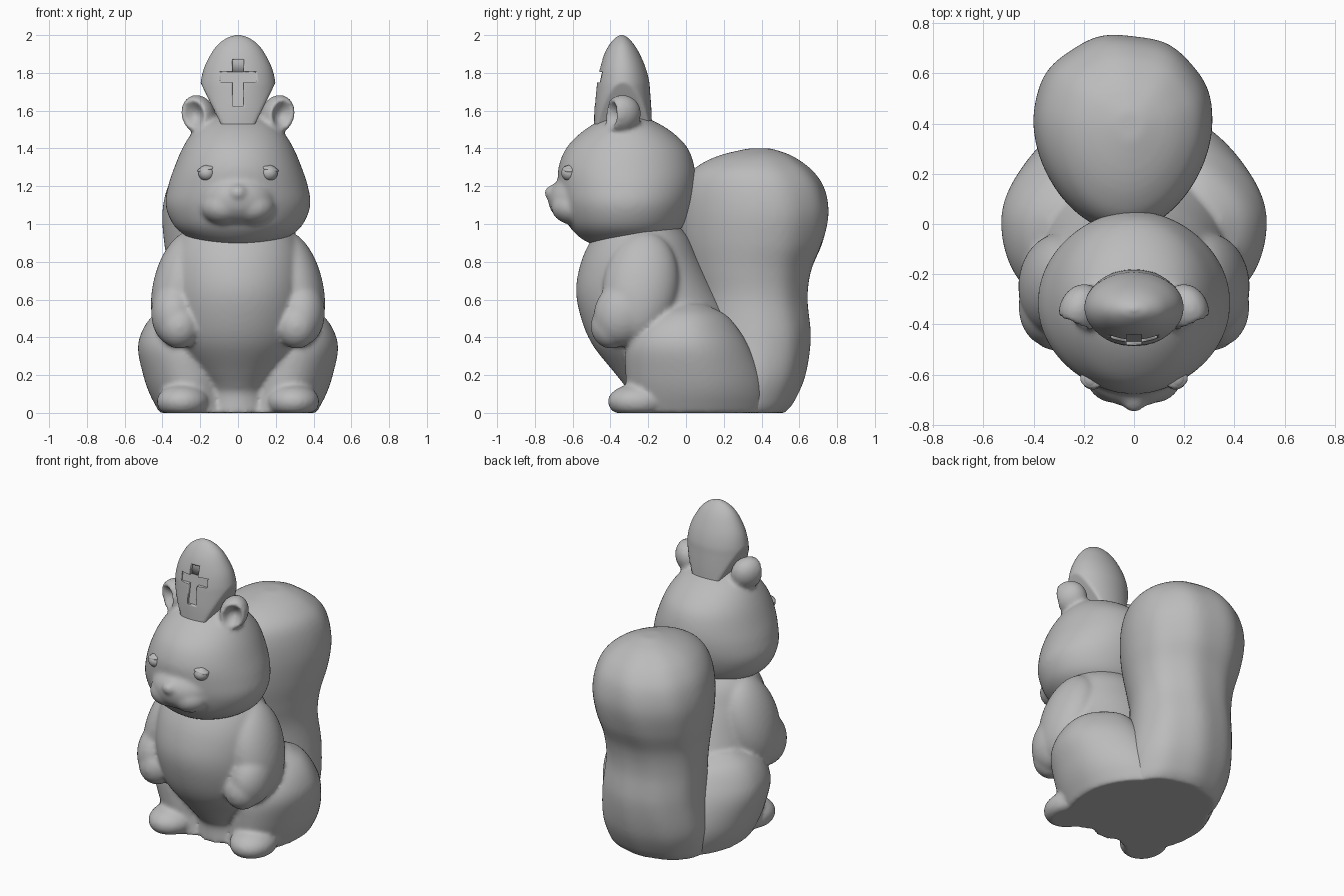
import bpy, bmesh, math
from mathutils import Vector, Matrix

cube = bpy.data.objects.get("Cube")
if cube:
    bpy.data.objects.remove(cube, do_unlink=True)

grey = bpy.data.materials.new("stone_grey")
grey.use_nodes = True
tone = (0.5, 0.5, 0.5, 1)
grey.diffuse_color = tone
grey.node_tree.nodes["Principled BSDF"].inputs["Base Color"].default_value = tone


def finish(name, bm, angle=60):
    bmesh.ops.recalc_face_normals(bm, faces=bm.faces)
    mesh = bpy.data.meshes.new(name)
    bm.to_mesh(mesh)
    bm.free()
    mesh.materials.append(grey)
    ob = bpy.data.objects.new(name, mesh)
    bpy.context.collection.objects.link(ob)
    bpy.ops.object.select_all(action="DESELECT")
    ob.select_set(True)
    bpy.context.view_layer.objects.active = ob
    bpy.ops.object.shade_smooth_by_angle(angle=math.radians(angle))
    return ob


def spline(rows, steps):
    """Smooth the list of sections with a Catmull-Rom curve."""
    pts = [Vector(r) for r in rows]
    pts = [pts[0]] + pts + [pts[-1]]
    out = []
    for a, b, c, d in zip(pts, pts[1:], pts[2:], pts[3:]):
        for i in range(steps):
            t = i / steps
            out.append(b + (c - a) * t / 2 + (a * 2 - b * 5 + c * 4 - d) * t**2 / 2
                       + (b * 3 - a - c * 3 + d) * t**3 / 2)
    return out + [pts[-1]]


def loft(name, rows, side=1, shape=None, steps=6, sides=64):
    """Skin oval sections given as (z, x low, x high, y low, y high)."""
    bm = bmesh.new()
    rings = []
    for z, x0, x1, y0, y1 in spline(rows, steps):
        ring = []
        for k in range(sides):
            a = math.tau * k / sides
            x, y = math.cos(a), math.sin(a)
            if shape:
                x, y = shape(x, y, z)
            ring.append(bm.verts.new((side * ((x0 + x1) / 2 + x * (x1 - x0) / 2),
                                      (y0 + y1) / 2 + y * (y1 - y0) / 2, z)))
        rings.append(ring)
    for low, high in zip(rings, rings[1:]):
        for k in range(sides):
            n = (k + 1) % sides
            bm.faces.new((low[k], low[n], high[n], high[k]))
    bm.faces.new(rings[0])
    bm.faces.new(rings[-1])
    return finish(name, bm)


def ball(name, centre, size, tilt=(0, 0, 0), side=1, dent=None):
    """Ellipsoid, tilted in degrees about x, y and z, kept above the floor."""
    bm = bmesh.new()
    bmesh.ops.create_uvsphere(bm, u_segments=40, v_segments=24, radius=1)
    if dent:
        for v in bm.verts:
            dent(v.co)
    turn = Matrix.Identity(3)
    for axis, deg in zip("XYZ", tilt):
        turn = Matrix.Rotation(math.radians(deg), 3, axis) @ turn
    for v in bm.verts:
        p = turn @ Vector(a * b for a, b in zip(v.co, size)) + Vector(centre)
        v.co = (side * p.x, p.y, max(p.z, 0))
    return finish(name, bm)


def fuse(parts):
    """Melt overlapping parts into the first one, with soft creases."""
    bpy.ops.object.select_all(action="DESELECT")
    for ob in parts:
        ob.select_set(True)
    bpy.context.view_layer.objects.active = parts[0]
    bpy.ops.object.join()
    melt = parts[0].modifiers.new("melt", "REMESH")
    melt.mode = "VOXEL"
    melt.voxel_size = .014
    soften = parts[0].modifiers.new("soften", "SMOOTH")
    soften.factor = .5
    soften.iterations = 6
    for mod in ("melt", "soften"):
        bpy.ops.object.modifier_apply(modifier=mod)
    bpy.ops.object.shade_smooth_by_angle(angle=math.radians(60))


# Torso with the round belly, and the plinth under it
torso = [loft("torso", [
    (0, -.24, .24, -.3, .42), (.1, -.22, .22, -.3, .42), (.15, -.23, .23, -.33, .42),
    (.22, -.28, .28, -.385, .4), (.36, -.36, .36, -.495, .32), (.5, -.38, .38, -.555, .25),
    (.65, -.37, .37, -.582, .16), (.8, -.35, .35, -.555, .08), (.92, -.31, .31, -.5, .02),
    (1, -.24, .24, -.44, -.05)])]

# Head, muzzle and nose
head = [
    loft("head", [
        (.885, -.1, .1, -.46, -.2), (.9, -.19, .19, -.515, -.12), (.94, -.28, .28, -.575, -.06),
        (1.0, -.345, .345, -.625, -.01), (1.1, -.383, .383, -.66, .03),
        (1.2, -.37, .37, -.675, .05), (1.3, -.337, .337, -.675, .045),
        (1.4, -.295, .295, -.635, .01), (1.48, -.245, .245, -.56, -.065),
        (1.54, -.18, .18, -.47, -.16), (1.575, -.08, .08, -.38, -.25)]),
    ball("muzzle", (0, -.56, 1.13), (.2, .17, .14)),
    ball("nose", (0, -.7, 1.165), (.05, .05, .042))]


# Tail: egg-shaped sections, narrower toward the body, with soft fur furrows
def tail_shape(x, y, z):
    fur = 1 + .012 * math.sin(9 * math.atan2(y, x) + 4 * z) * max(y, 0)
    return x * (1 + .14 * y) * fur, y * fur


fuse([loft("tail", [
    (0, -.32, .27, .0, .52), (.06, -.34, .28, .0, .57), (.2, -.365, .29, .02, .63),
    (.4, -.355, .27, .04, .66), (.6, -.355, .25, .04, .645), (.75, -.365, .265, .01, .665),
    (.9, -.388, .295, -.02, .725), (1.05, -.398, .31, -.03, .755), (1.18, -.375, .295, -.02, .735),
    (1.27, -.325, .26, .02, .68), (1.33, -.26, .2, .1, .61), (1.37, -.18, .13, .2, .54),
    (1.4, -.07, .04, .33, .45)], shape=tail_shape)])


# Ears are cupped on their front side
def cup(co):
    r = math.hypot(co.x, co.z)
    if co.y < 0 and r < .75:
        co.y += .9 * (1 - (r / .75) ** 2)


# Haunches narrow toward the tail
def haunch_shape(x, y, z):
    return x - .4 * max(y, 0) ** 2 * (1 + x) / 2, y


for side, label in ((1, "left"), (-1, "right")):
    # Haunch, foot, upper arm, forearm and paw
    torso += [
        loft(label + "_haunch", [
            (0, .0, .415, -.31, .42), (.1, .02, .468, -.31, .42), (.2, .03, .502, -.32, .4),
            (.34, .05, .53, -.32, .34), (.44, .08, .505, -.28, .28), (.52, .13, .445, -.2, .21),
            (.575, .21, .35, -.08, .1)], side, haunch_shape),
        ball(label + "_foot", (.29, -.25, .06), (.14, .165, .095), (0, 0, 8), side),
        ball(label + "_arm", (.305, -.24, .67), (.145, .2, .3), (-8, -13, 0), side),
        ball(label + "_forearm", (.335, -.33, .53), (.125, .155, .18), (-25, 0, 0), side),
        ball(label + "_paw", (.31, -.395, .46), (.11, .11, .12), (0, 0, 0), side)]
    # Ear and cheek
    head += [
        ball(label + "_ear", (.21, -.34, 1.58), (.085, .105, .105), (0, 18, 25), side, cup),
        ball(label + "_cheek", (.075, -.59, 1.09), (.12, .125, .095), (0, 0, 25), side)]
    # Eye and eyelid
    ball(label + "_eye", (.165, -.615, 1.27), (.045, .045, .042), (0, 0, 0), side)
    ball(label + "_eyelid", (.165, -.615, 1.29), (.05, .04, .018), (0, 12, 0), side)

fuse(torso)
fuse(head)


# Tall pointed hat, its lower sides trimmed by two slanted planes
def hat_shape(x, y, z):
    trim = min(1, .5 + 2.5 * (z - 1.55))
    return max(-trim, min(trim, x)), y


hat = loft("hat", [
    (1.5, -.2, .2, -.487, -.18), (1.6, -.2, .2, -.485, -.183), (1.7, -.2, .2, -.477, -.19),
    (1.76, -.196, .196, -.47, -.196), (1.83, -.178, .178, -.455, -.215),
    (1.9, -.143, .143, -.432, -.245), (1.95, -.106, .106, -.405, -.275),
    (1.985, -.058, .058, -.375, -.307), (2, -.012, .012, -.348, -.332)], shape=hat_shape)

# Cross engraved into the front of the hat
for part, width, low, high in (("upright", .06, 1.625, 1.87), ("crossbar", .185, 1.75, 1.806)):
    bm = bmesh.new()
    bmesh.ops.create_cube(bm, size=1)
    for v in bm.verts:
        z = high if v.co.z > 0 else low
        back = -.447 + (z - 1.75) * .17
        v.co = (v.co.x * width, back if v.co.y > 0 else -.6, z)
    cutter = finish("cross_" + part + "_cutter", bm)
    cutter.hide_render = True
    bpy.context.view_layer.objects.active = hat
    cut = hat.modifiers.new("cross_" + part, "BOOLEAN")
    cut.operation = "DIFFERENCE"
    cut.solver = "EXACT"
    cut.object = cutter
    bpy.ops.object.modifier_apply(modifier=cut.name)
    bpy.data.objects.remove(cutter, do_unlink=True)
